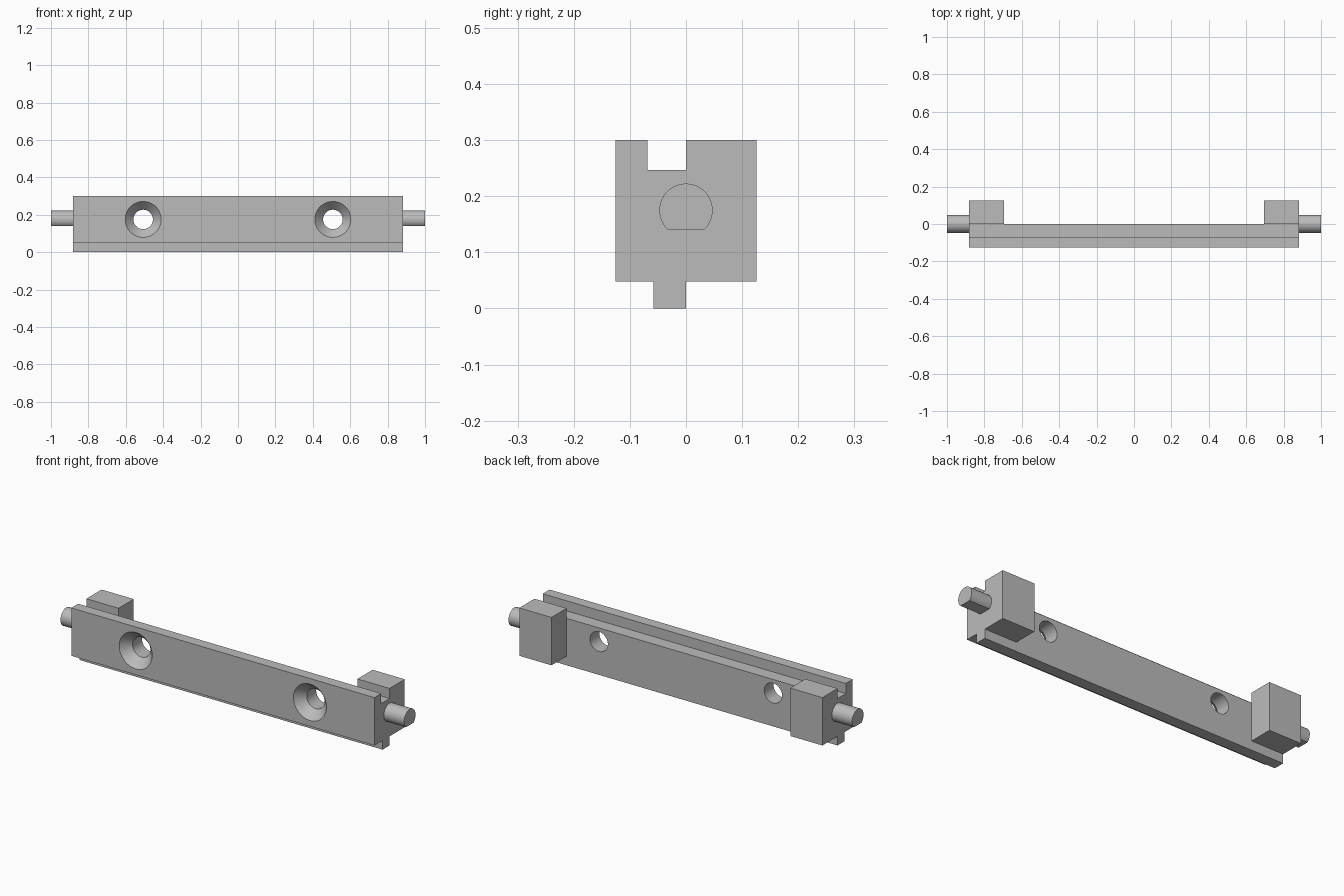
import bpy, bmesh, math
from mathutils import Matrix, Vector

if "Cube" in bpy.data.objects:
    bpy.data.objects.remove(bpy.data.objects["Cube"])

grey = bpy.data.materials.new("steel_grey")
grey.diffuse_color = (0.5, 0.5, 0.5, 1)
grey.use_nodes = True
grey.node_tree.nodes["Principled BSDF"].inputs["Base Color"].default_value = grey.diffuse_color

AXIS_Z = 0.175          # height of pins and screw holes
BODY_X = 0.882          # half length of the body


def finish(bm, name):
    bmesh.ops.recalc_face_normals(bm, faces=bm.faces)
    mesh = bpy.data.meshes.new(name)
    bm.to_mesh(mesh)
    bm.free()
    mesh.materials.append(grey)
    ob = bpy.data.objects.new(name, mesh)
    bpy.context.collection.objects.link(ob)
    return ob


def extrude_x(name, profile, x0, x1):
    """Solid from a (y, z) outline running from x0 to x1."""
    bm = bmesh.new()
    face = bm.faces.new([bm.verts.new((x0, y, z)) for y, z in profile])
    new = bmesh.ops.extrude_face_region(bm, geom=[face])["geom"]
    moved = [v for v in new if isinstance(v, bmesh.types.BMVert)]
    bmesh.ops.translate(bm, verts=moved, vec=(x1 - x0, 0, 0))
    return finish(bm, name)


def lathe_y(name, profile, x, z, steps=48):
    """Solid of revolution about the y direction from (radius, y) points."""
    bm = bmesh.new()
    vs = [bm.verts.new((x + r, y, z)) for r, y in profile]
    es = [bm.edges.new(p) for p in zip(vs, vs[1:])]
    bmesh.ops.spin(bm, geom=vs + es, cent=(x, 0, z), axis=(0, 1, 0),
                   angle=math.tau, steps=steps)
    bmesh.ops.remove_doubles(bm, verts=bm.verts, dist=1e-5)
    return finish(bm, name)


def cut(target, cutter):
    mod = target.modifiers.new("cut", 'BOOLEAN')
    mod.operation, mod.solver, mod.object = 'DIFFERENCE', 'EXACT', cutter
    bpy.context.view_layer.objects.active = target
    bpy.ops.object.modifier_apply(modifier=mod.name)
    bpy.data.objects.remove(cutter)


def smooth(ob):
    bpy.ops.object.select_all(action='DESELECT')
    ob.select_set(True)
    bpy.context.view_layer.objects.active = ob
    bpy.ops.object.shade_smooth_by_angle(angle=math.radians(30))


# Body: full section with top groove and bottom tongue
body = extrude_x("body", [
    (-0.126, 0.048), (-0.058, 0.048), (-0.058, 0), (0, 0), (0, 0.048),
    (0.126, 0.048), (0.126, 0.3), (0, 0.3), (0, 0.247), (-0.069, 0.247),
    (-0.069, 0.3), (-0.126, 0.3)], -BODY_X, BODY_X)

# Remove the back between the two end blocks
cut(body, extrude_x("back_cutter", [(0, -0.1), (0.3, -0.1), (0.3, 0.4), (0, 0.4)],
                    -0.695, 0.695))

# Countersunk screw holes
for x in (-0.507, 0.507):
    cut(body, lathe_y("hole_cutter", [
        (0, -0.136), (0.1052, -0.136), (0.052, -0.078), (0.052, 0.05), (0, 0.05)],
        x, AXIS_Z))
smooth(body)

# End pins with a flat on the underside
R, FLAT = 0.0475, -0.0355
a0 = math.asin(FLAT / R)
a1 = math.pi - a0
outline = [(R * math.cos(a), AXIS_Z + R * math.sin(a))
           for a in (a0 + (a1 - a0) * i / 40 for i in range(41))]
for side, name in ((-1, "left_pin"), (1, "right_pin")):
    smooth(extrude_x(name, outline, side * (BODY_X - 0.01), side))
